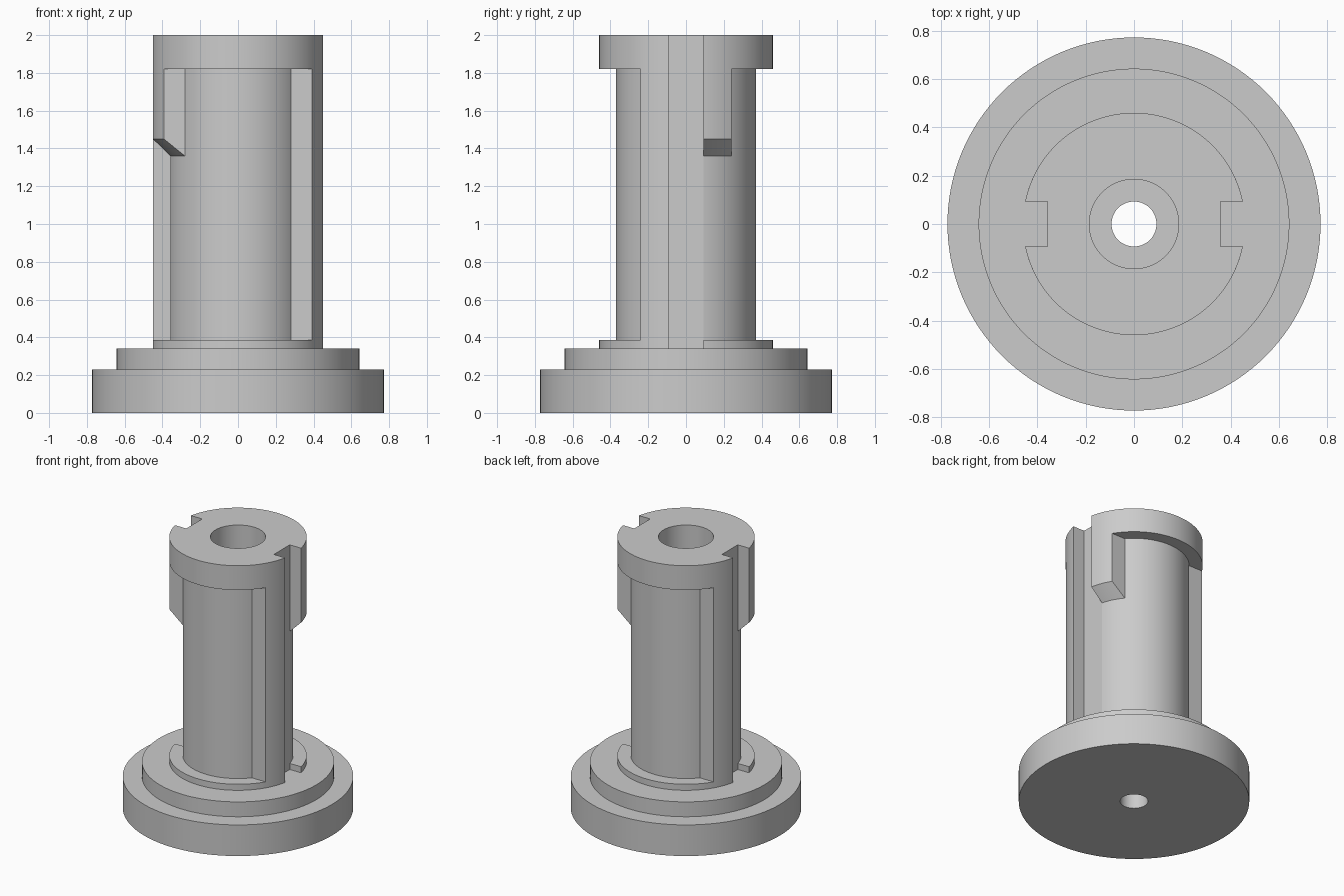
import bpy, bmesh, math

cube = bpy.data.objects.get("Cube")
if cube:
    bpy.data.objects.remove(cube, do_unlink=True)

SEGMENTS = 128
R_HEAD, R_SHAFT, R_BORE, R_HOLE = 0.46, 0.37, 0.185, 0.093
SLOT, KEY = 0.093, 0.24            # half width of slot, outer side of keys
Z_RIM, Z_STEP, Z_FLANGE, Z_HEAD, Z_TOP = 0.23, 0.34, 0.385, 1.82, 2.0

grey = bpy.data.materials.new("plain grey")
grey.use_nodes = True
grey.diffuse_color = (0.6, 0.6, 0.6, 1)
grey.node_tree.nodes["Principled BSDF"].inputs["Base Color"].default_value = grey.diffuse_color


def make_object(name, bm):
    bmesh.ops.recalc_face_normals(bm, faces=bm.faces)
    mesh = bpy.data.meshes.new(name)
    bm.to_mesh(mesh)
    bm.free()
    mesh.materials.append(grey)
    obj = bpy.data.objects.new(name, mesh)
    bpy.context.collection.objects.link(obj)
    return obj


def lathe(name, profile):
    """Revolve a closed (radius, height) outline around z."""
    bm = bmesh.new()
    verts = [bm.verts.new((r, 0, z)) for r, z in profile]
    edges = [bm.edges.new((v, verts[i - 1])) for i, v in enumerate(verts)]
    bmesh.ops.spin(bm, geom=verts + edges, axis=(0, 0, 1), cent=(0, 0, 0),
                   angle=math.tau, steps=SEGMENTS, use_merge=True)
    bmesh.ops.remove_doubles(bm, verts=bm.verts, dist=1e-5)
    return make_object(name, bm)


def key(name, side_x, side_y, z_inner, z_outer, steps=8):
    """Rib between the shaft and the head radius, with parallel sides."""
    bm = bmesh.new()
    r_in = R_SHAFT - 0.01
    rings = []
    for i in range(steps + 1):
        y = SLOT + (KEY - SLOT) * i / steps
        corners = [(r_in, z_inner), (R_HEAD, z_outer), (R_HEAD, Z_HEAD), (r_in, Z_HEAD)]
        rings.append([bm.verts.new((side_x * math.sqrt(r * r - y * y), side_y * y, z))
                      for r, z in corners])
    for a, b in zip(rings, rings[1:]):
        for j in range(4):
            bm.faces.new((a[j - 1], a[j], b[j], b[j - 1]))
    bm.faces.new(rings[0])
    bm.faces.new(rings[-1])
    return make_object(name, bm)


# Stepped round base with the small through hole
base = lathe("base", [
    (R_HOLE, 0), (0.772, 0), (0.772, Z_RIM), (0.643, Z_RIM), (0.643, Z_STEP),
    (R_BORE, Z_STEP), (R_BORE, Z_RIM), (R_HOLE, Z_RIM)])

# Hollow spindle with low flange and wide head
spindle = lathe("spindle", [
    (R_BORE, Z_STEP), (R_HEAD, Z_STEP), (R_HEAD, Z_FLANGE), (R_SHAFT, Z_FLANGE),
    (R_SHAFT, Z_HEAD), (R_HEAD, Z_HEAD), (R_HEAD, Z_TOP), (R_BORE, Z_TOP)])

# Slots down both sides of the spindle
for side in (1, -1):
    bm = bmesh.new()
    bmesh.ops.create_cube(bm, size=1)
    bmesh.ops.scale(bm, vec=(0.3, 2 * SLOT, 2), verts=bm.verts)
    bmesh.ops.translate(bm, vec=(side * (0.358 + 0.15), 0, 1.2), verts=bm.verts)
    cutter = make_object("slot_cutter", bm)
    cutter.hide_render = True
    cut = spindle.modifiers.new("slot", "BOOLEAN")
    cut.operation, cut.solver, cut.object = "DIFFERENCE", "EXACT", cutter
    bpy.context.view_layer.objects.active = spindle
    bpy.ops.object.modifier_apply(modifier=cut.name)
    bpy.data.objects.remove(cutter, do_unlink=True)

# Long and short keys, repeated half a turn around
parts = [base, spindle]
for label, s in (("left", 1), ("right", -1)):
    parts.append(key(label + "_long_key", s, -s, Z_FLANGE, Z_FLANGE))
    parts.append(key(label + "_short_key", s, s, 1.35, 1.45))

for obj in parts:
    obj.data.shade_smooth()
    obj.data.set_sharp_from_angle(angle=math.radians(12))
